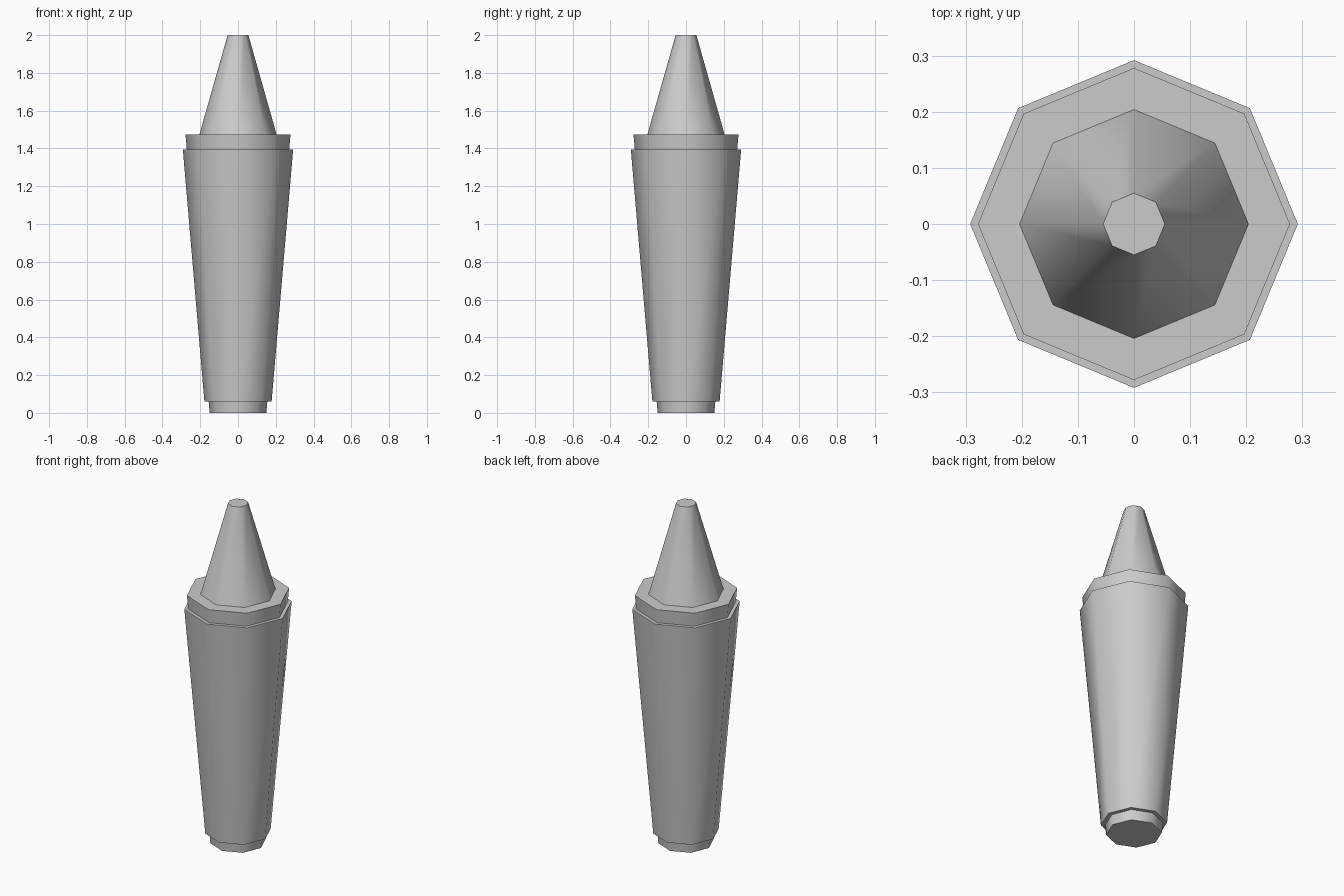
import bpy, bmesh, math

if "Cube" in bpy.data.objects:
    bpy.data.objects.remove(bpy.data.objects["Cube"])

SIDES = 8


def lathe(name, profile, closed=False):
    """Spin (radius, z) points into an eight-sided part; cap the ends or close into a ring."""
    bm = bmesh.new()
    rings = [[bm.verts.new((r * math.cos(2 * math.pi * i / SIDES),
                            r * math.sin(2 * math.pi * i / SIDES), z))
              for i in range(SIDES)] for r, z in profile]
    pairs = list(zip(rings, rings[1:]))
    if closed:
        pairs.append((rings[-1], rings[0]))
    else:
        bm.faces.new(rings[0])
        bm.faces.new(rings[-1])
    for a, b in pairs:
        for i in range(SIDES):
            j = (i + 1) % SIDES
            bm.faces.new((a[i], a[j], b[j], b[i]))
    bmesh.ops.recalc_face_normals(bm, faces=bm.faces)
    mesh = bpy.data.meshes.new(name)
    bm.to_mesh(mesh)
    bm.free()
    obj = bpy.data.objects.new(name, mesh)
    bpy.context.collection.objects.link(obj)
    # Smooth sides, sharp rims
    bpy.ops.object.select_all(action='DESELECT')
    obj.select_set(True)
    bpy.context.view_layer.objects.active = obj
    bpy.ops.object.shade_smooth_by_angle(angle=math.radians(60))
    return obj


# Tapered wax stick with shoulder and blunt pointed tip
lathe("wax_stick", [(0.15, 0), (0.278, 1.475), (0.204, 1.475), (0.055, 2.0)])

# Wrapper sleeve around the stick
lathe("wrapper_sleeve", [(0.178, 0.06), (0.292, 1.395), (0.265, 1.395), (0.15, 0.06)],
      closed=True)
